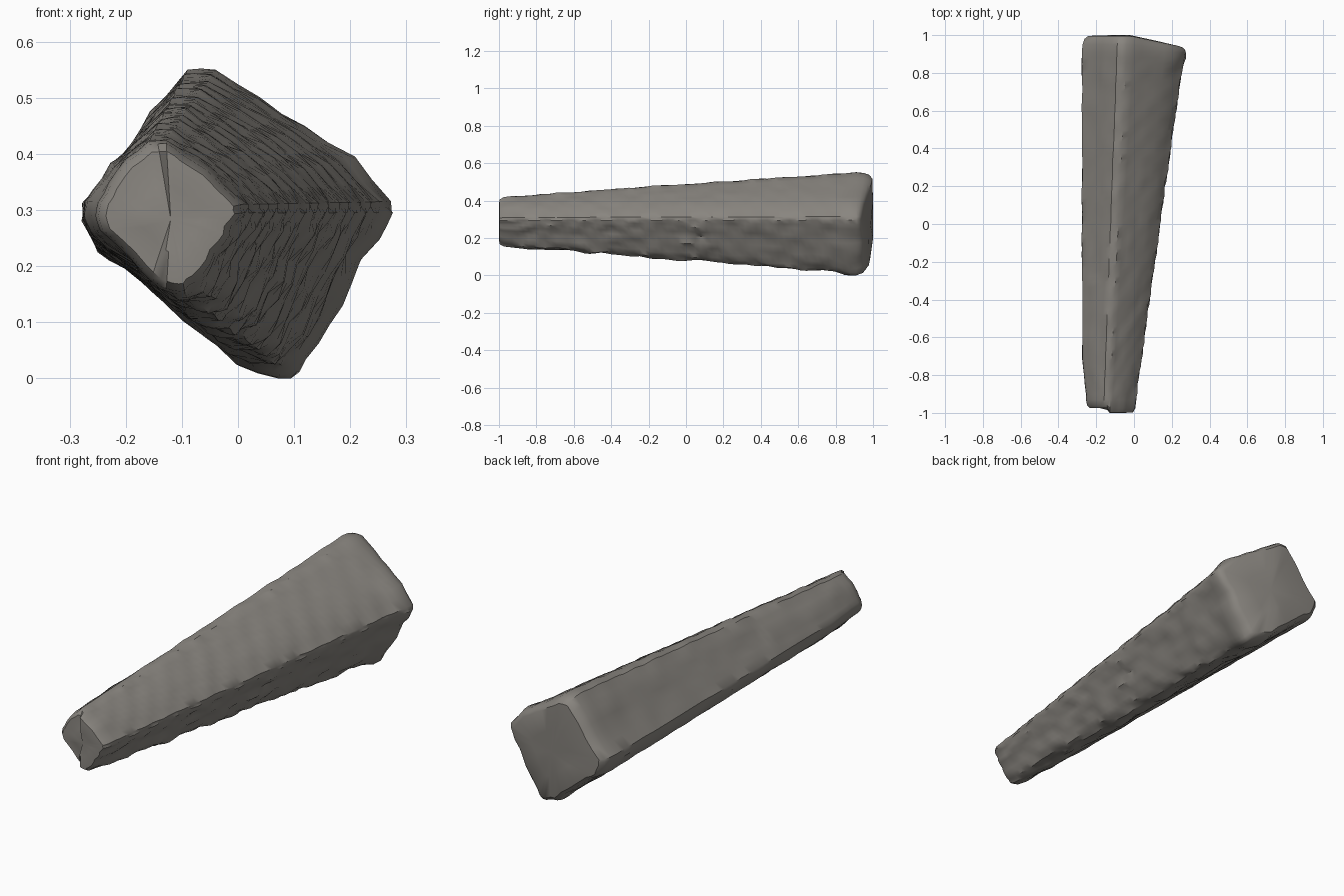
import bpy, bmesh, math, random
from mathutils import Vector, noise

if "Cube" in bpy.data.objects:
    bpy.data.objects.remove(bpy.data.objects["Cube"])

random.seed(4)

# Cross-sections (x, z), matched point for point, clockwise from the top ridge
SMALL = [(-.16, .42), (-.13, .42), (-.10, .40), (-.06, .375), (-.03, .345), (.005, .31), (.005, .295),
         (-.01, .27), (-.03, .24), (-.05, .20), (-.075, .165), (-.10, .155), (-.12, .16), (-.14, .17),
         (-.17, .195), (-.22, .24), (-.245, .265), (-.252, .29), (-.252, .315), (-.23, .345), (-.20, .39)]
LARGE = [(-.09, .55), (-.04, .55), (.04, .50), (.12, .45), (.20, .39), (.265, .315), (.265, .295),
         (.24, .25), (.20, .175), (.16, .10), (.12, .04), (.09, .01), (.07, .01), (0, .035),
         (-.09, .10), (-.20, .195), (-.25, .225), (-.276, .28), (-.276, .31), (-.20, .40), (-.15, .48)]
N = len(SMALL)
M = N * 2                      # points around each ring


def section(points, k):
    """Point k of a ring with midpoints added."""
    a = Vector(points[(k // 2) % N])
    b = Vector(points[(k // 2 + 1) % N])
    return a if k % 2 == 0 else (a + b) / 2


def ring_point(k, y):
    """Tapered stone surface with stepped ledges running along the length."""
    shift = (k // 2 * 0.377) % 1 * 0.13
    step = 0.13
    cell = math.floor((y + shift) / step)
    frac = (y + shift) / step - cell
    ledge = (cell + min(1, max(0, (frac - .65) / .35))) * step - shift + step * .45
    ys = 0.35 * y + 0.65 * ledge
    t = min(1.0, max(0.0, (ys + .95) / 1.87))
    p = section(SMALL, k).lerp(section(LARGE, k), t)
    # the left side reaches full width early
    if p.x < -.2:
        p.x -= .02 * min(1, max(0, (y + .9) / .2)) * (1 - t)
    # rougher lower right side, lightly weathered elsewhere
    rough = .016 if 14 <= k <= 28 else .006
    c = section(SMALL, k).lerp(section(LARGE, k), t) - Vector((-.125 + .12 * t, .29))
    n = noise.noise(Vector((p.x * 22, y * 9, p.y * 22)))
    p += c.normalized() * n * rough
    # swollen lip at the thick end, lower right only
    if 8 <= k <= 26:
        p += c.normalized() * .011 * math.exp(-((y - .88) / .05) ** 2)
    return Vector((p.x, y, max(0, p.y)))


bm = bmesh.new()
rings = []


def add_ring(points):
    rings.append([bm.verts.new(p) for p in points])


def scaled_ring(y, scale, offset):
    """Ring shrunk towards its middle and pushed along y to round an end."""
    pts = [ring_point(k, y) for k in range(M)]
    mid = sum(pts, Vector()) / M
    out = []
    for p in pts:
        q = mid + (p - mid) * scale
        q.y = y + offset(q)
        out.append(q)
    return out


# thin end: slightly uneven broken face
def thin_end(depth):
    return lambda q: -depth + (.025 if q.x < -.13 else 0) * depth / .07


add_ring(scaled_ring(-.93, .45, thin_end(.07)))
add_ring(scaled_ring(-.93, .86, thin_end(.068)))
add_ring(scaled_ring(-.93, .96, thin_end(.045)))

# shaft
STEPS = 62
for i in range(STEPS + 1):
    y = -.93 + 1.84 * i / STEPS
    add_ring([ring_point(k, y) for k in range(M)])


# thick end: rounded rim and a face sloping back to the right
def thick_end(depth):
    return lambda q: depth - max(0, q.x + .02) * .22 * depth / .09 - max(0, .2 - q.z) * .1


add_ring(scaled_ring(.91, .985, thick_end(.04)))
add_ring(scaled_ring(.91, .95, thick_end(.07)))
add_ring(scaled_ring(.91, .88, thick_end(.086)))
add_ring(scaled_ring(.91, .45, thick_end(.09)))

# skin between rings, then close both ends
for a, b in zip(rings, rings[1:]):
    for k in range(M):
        j = (k + 1) % M
        bm.faces.new((a[k], a[j], b[j], b[k]))
for ring in (rings[0], rings[-1]):
    mid = bm.verts.new(sum((v.co for v in ring), Vector()) / M)
    for k in range(M):
        bm.faces.new((ring[k], ring[(k + 1) % M], mid))
bmesh.ops.recalc_face_normals(bm, faces=bm.faces[:])

mesh = bpy.data.meshes.new("stone_pillar")
bm.to_mesh(mesh)
bm.free()
pillar = bpy.data.objects.new("stone_pillar", mesh)
bpy.context.collection.objects.link(pillar)

# warm grey stone
stone = bpy.data.materials.new("warm_grey_stone")
stone.diffuse_color = (.25, .235, .213, 1)
stone.use_nodes = True
stone.node_tree.nodes["Principled BSDF"].inputs["Base Color"].default_value = stone.diffuse_color
mesh.materials.append(stone)

bpy.context.view_layer.objects.active = pillar
pillar.select_set(True)
bpy.ops.object.shade_smooth_by_angle(angle=math.radians(35))
